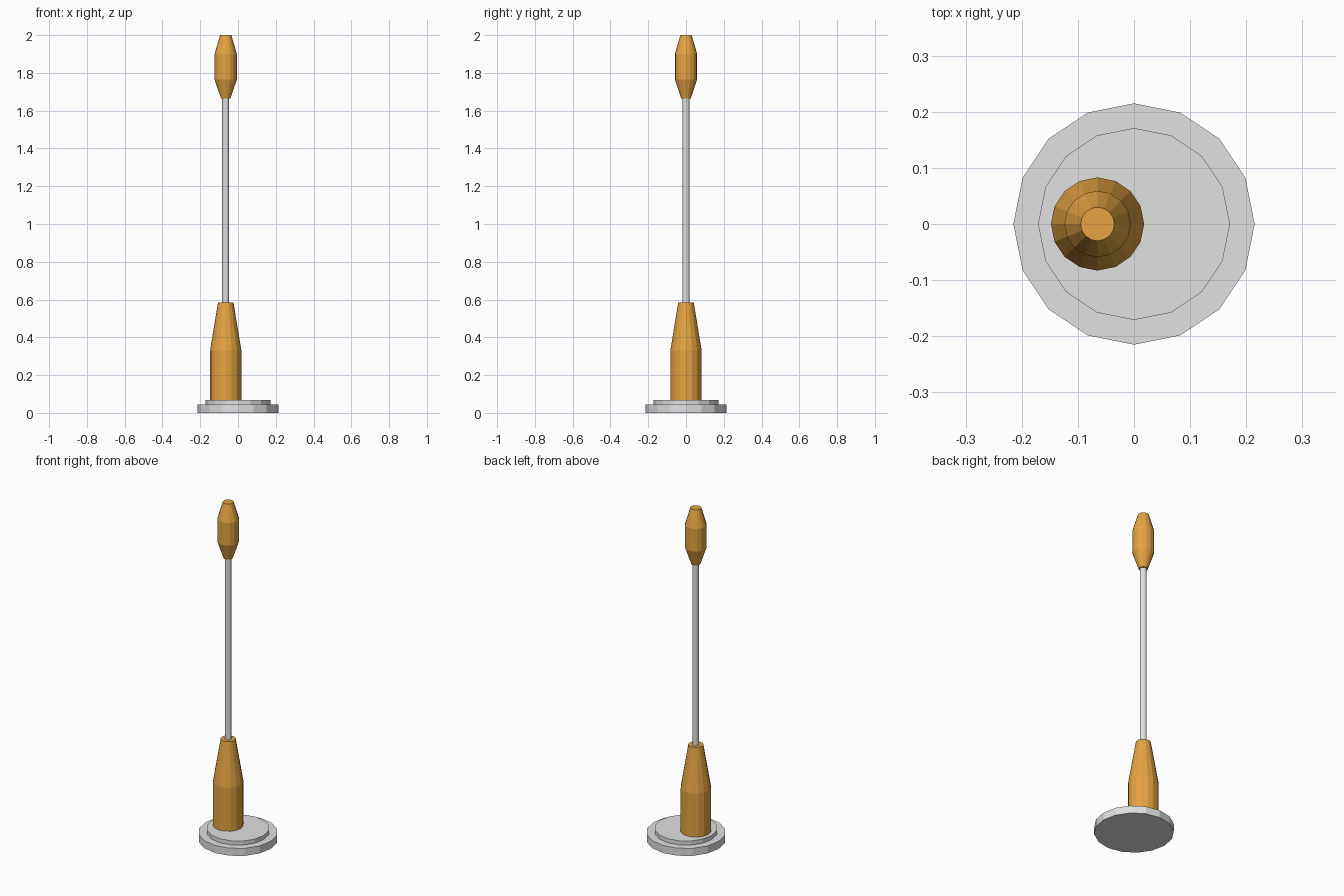
import bpy
import math

if "Cube" in bpy.data.objects:
    bpy.data.objects.remove(bpy.data.objects["Cube"])

SIDES = 16
MAST_X = -0.065


def material(name, rgb):
    m = bpy.data.materials.new(name)
    m.diffuse_color = (*rgb, 1.0)
    m.use_nodes = True
    m.node_tree.nodes["Principled BSDF"].inputs["Base Color"].default_value = m.diffuse_color
    return m


grey = material("light grey", (0.75, 0.75, 0.75))
amber = material("amber", (0.78, 0.37, 0.055))


def turned(name, profile, x, mat):
    """Closed faceted solid turned from (radius, height) rings."""
    verts = [(r * math.cos(2 * math.pi * i / SIDES),
              r * math.sin(2 * math.pi * i / SIDES), z)
             for r, z in profile for i in range(SIDES)]
    last = (len(profile) - 1) * SIDES
    faces = [list(reversed(range(SIDES))), list(range(last, last + SIDES))]
    for k in range(0, last, SIDES):
        for i in range(SIDES):
            j = (i + 1) % SIDES
            faces.append([k + i, k + j, k + SIDES + j, k + SIDES + i])
    mesh = bpy.data.meshes.new(name)
    mesh.from_pydata(verts, [], faces)
    mesh.materials.append(mat)
    obj = bpy.data.objects.new(name, mesh)
    obj.location.x = x
    bpy.context.collection.objects.link(obj)


# Stepped base
turned("base_plate", [(0.215, 0), (0.215, 0.045)], 0, grey)
turned("base_step", [(0.171, 0.045), (0.171, 0.069)], 0, grey)

# Off-centre mast: tapered grip, thin rod and bulb tip
turned("grip", [(0.083, 0.069), (0.083, 0.33), (0.041, 0.585)], MAST_X, amber)
turned("rod", [(0.0185, 0.58), (0.0185, 1.67)], MAST_X, grey)
turned("tip", [(0.025, 1.665), (0.059, 1.765), (0.059, 1.90), (0.03, 2.0)],
       MAST_X, amber)
